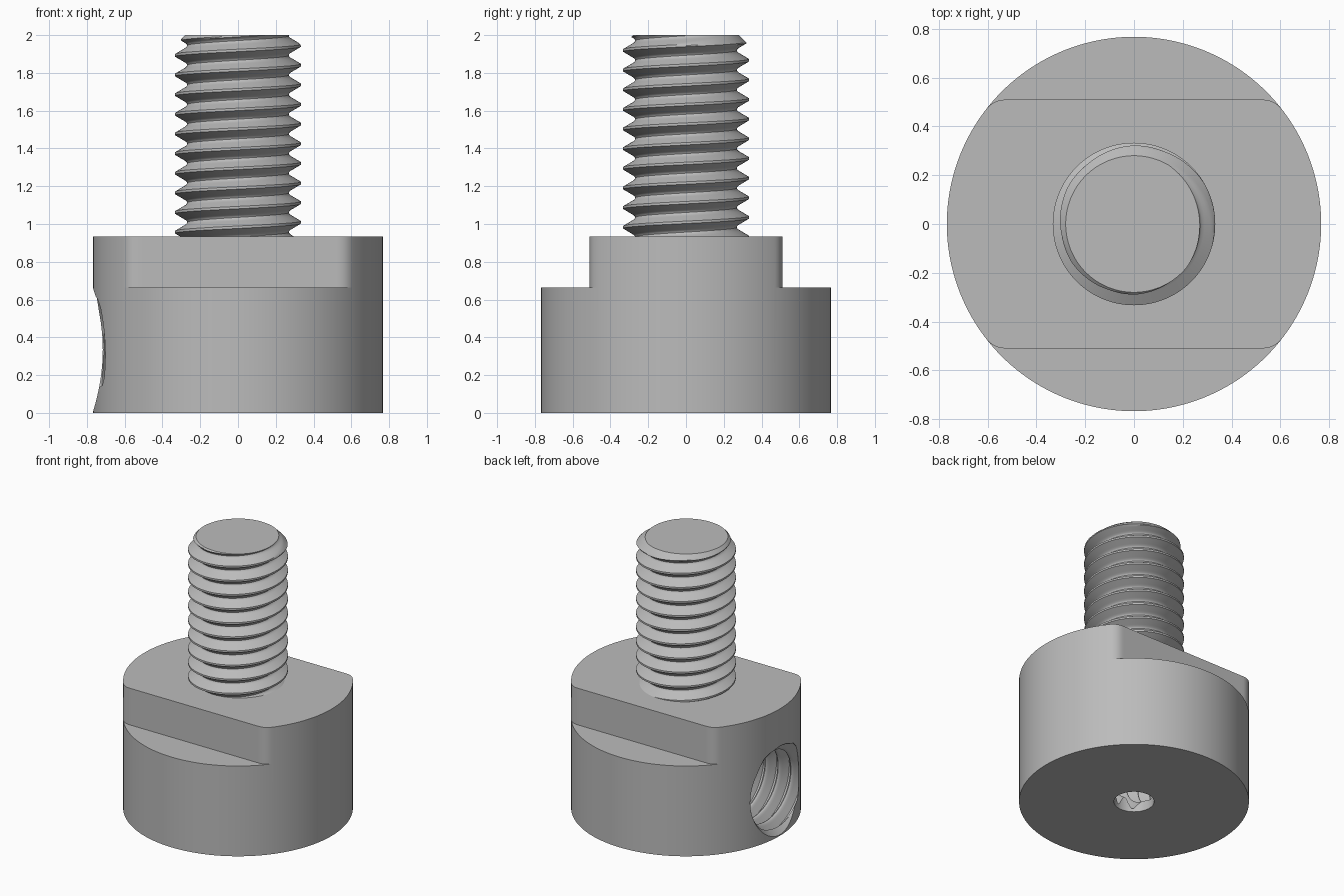
import bpy, bmesh, math
from mathutils import Matrix

if "Cube" in bpy.data.objects:
    bpy.data.objects.remove(bpy.data.objects["Cube"])

BODY_R, BODY_H, LEDGE_Z = 0.767, 0.935, 0.665
FLAT_Y, FILLET = 0.51, 0.1
PITCH, ROWS, SEGS = 0.104, 16, 128
BORE_Z = 0.334

grey = bpy.data.materials.new("machined grey")
grey.use_nodes = True
grey.diffuse_color = (0.5, 0.5, 0.5, 1)
grey.node_tree.nodes["Principled BSDF"].inputs["Base Color"].default_value = (0.5, 0.5, 0.5, 1)


def finish(bm, name):
    """Weld, cap open ends and turn a bmesh into an object."""
    bmesh.ops.remove_doubles(bm, verts=bm.verts[:], dist=1e-5)
    bmesh.ops.holes_fill(bm, edges=[e for e in bm.edges if e.is_boundary], sides=0)
    bmesh.ops.recalc_face_normals(bm, faces=bm.faces[:])
    mesh = bpy.data.meshes.new(name)
    bm.to_mesh(mesh)
    bm.free()
    mesh.materials.append(grey)
    obj = bpy.data.objects.new(name, mesh)
    bpy.context.collection.objects.link(obj)
    return obj


def smooth(obj):
    bpy.ops.object.select_all(action="DESELECT")
    obj.select_set(True)
    bpy.context.view_layer.objects.active = obj
    bpy.ops.object.shade_smooth_by_angle(angle=math.radians(30))


def thread_depth(turns):
    """Depth below the crest for a position measured in pitches."""
    d = abs((turns + 0.5) % 1 - 0.5)
    if d < 0.0625:
        return 0
    if d < 0.375:
        return 0.055 * (d - 0.0625) / 0.3125
    return 0.055 + 0.009 * math.sin((d - 0.375) / 0.125 * math.pi / 2)


def threaded_rod(name, low, high, radius, phase, limit, matrix=Matrix()):
    """Right-hand thread along z; limit reshapes the radius at the ends."""
    bm = bmesh.new()
    first = ROWS * (math.floor((low - phase) / PITCH) - 2)
    last = ROWS * (math.ceil((high - phase) / PITCH) + 2)
    columns = []
    for i in range(SEGS):
        turn = i / SEGS
        column = []
        for k in range(first, last + 1):
            z = min(high, max(low, phase + PITCH * (k / ROWS + turn)))
            r = limit(z, radius - thread_depth((z - phase) / PITCH - turn))
            a = turn * math.tau
            column.append(bm.verts.new((r * math.cos(a), r * math.sin(a), z)))
        columns.append(column)
    count = last - first + 1
    for i in range(SEGS):
        here, there = columns[i], columns[(i + 1) % SEGS]
        shift = ROWS if i == SEGS - 1 else 0      # the seam climbs one pitch
        for k in range(count - 1 - shift):
            bm.faces.new((here[k], there[k + shift], there[k + 1 + shift], here[k + 1]))
    bm.transform(matrix)
    return finish(bm, name)


def flatted_radius(a):
    """Polar outline of the upper body: round, with two filleted flats."""
    cy = FLAT_Y - FILLET
    cx = math.sqrt((BODY_R - FILLET) ** 2 - cy ** 2)
    ux, uy = abs(math.cos(a)), abs(math.sin(a))
    t = math.atan2(uy, ux)
    if t <= math.atan2(cy, cx):
        return BODY_R
    if t >= math.atan2(FLAT_Y, cx):
        return FLAT_Y / uy
    along = cx * ux + cy * uy
    return along + math.sqrt(along ** 2 - cx ** 2 - cy ** 2 + FILLET ** 2)


# Body: round base stepping in to the two wrench flats
bm = bmesh.new()
STEPS = 360
rings = []
for z, outline in ((0, None), (LEDGE_Z, None), (LEDGE_Z, flatted_radius), (BODY_H, flatted_radius)):
    ring = []
    for i in range(STEPS):
        a = math.tau * i / STEPS
        r = outline(a) if outline else BODY_R
        ring.append(bm.verts.new((r * math.cos(a), r * math.sin(a), z)))
    rings.append(ring)
for lower, upper in zip(rings, rings[1:]):
    for i in range(STEPS):
        j = (i + 1) % STEPS
        bm.faces.new((lower[i], lower[j], upper[j], upper[i]))
body = finish(bm, "body")

# Cutters: chamfered threaded side bore and plain hole in the underside
to_side = Matrix.Translation((0, 0, BORE_Z)) @ Matrix.Rotation(-math.pi / 2, 4, "Y")
bore = threaded_rod("side_bore_cutter", -0.3, 0.85, 0.328, 0.02,
                    lambda z, r: max(r, z - 0.441), to_side)
bm = bmesh.new()
bmesh.ops.create_cone(bm, cap_ends=True, segments=64, radius1=0.134, radius2=0.134,
                      depth=0.3, matrix=Matrix.Translation((0, 0, 0.05)))
drain = finish(bm, "bottom_hole_cutter")

for cutter in (bore, drain):
    cutter.hide_render = True
    mod = body.modifiers.new(cutter.name, "BOOLEAN")
    mod.operation, mod.solver, mod.object = "DIFFERENCE", "EXACT", cutter
bpy.context.view_layer.update()
cut = bpy.data.meshes.new_from_object(body.evaluated_get(bpy.context.evaluated_depsgraph_get()))
body.modifiers.clear()
body.data = cut
body.data.name = "body"
for cutter in (bore, drain):
    bpy.data.objects.remove(cutter)
smooth(body)

# Stud: threaded rod with a chamfered tip
stud = threaded_rod("threaded_stud", 0.9, 2.0, 0.333, 1.945,
                    lambda z, r: min(r, 0.28 + 2.0 - z))
smooth(stud)
